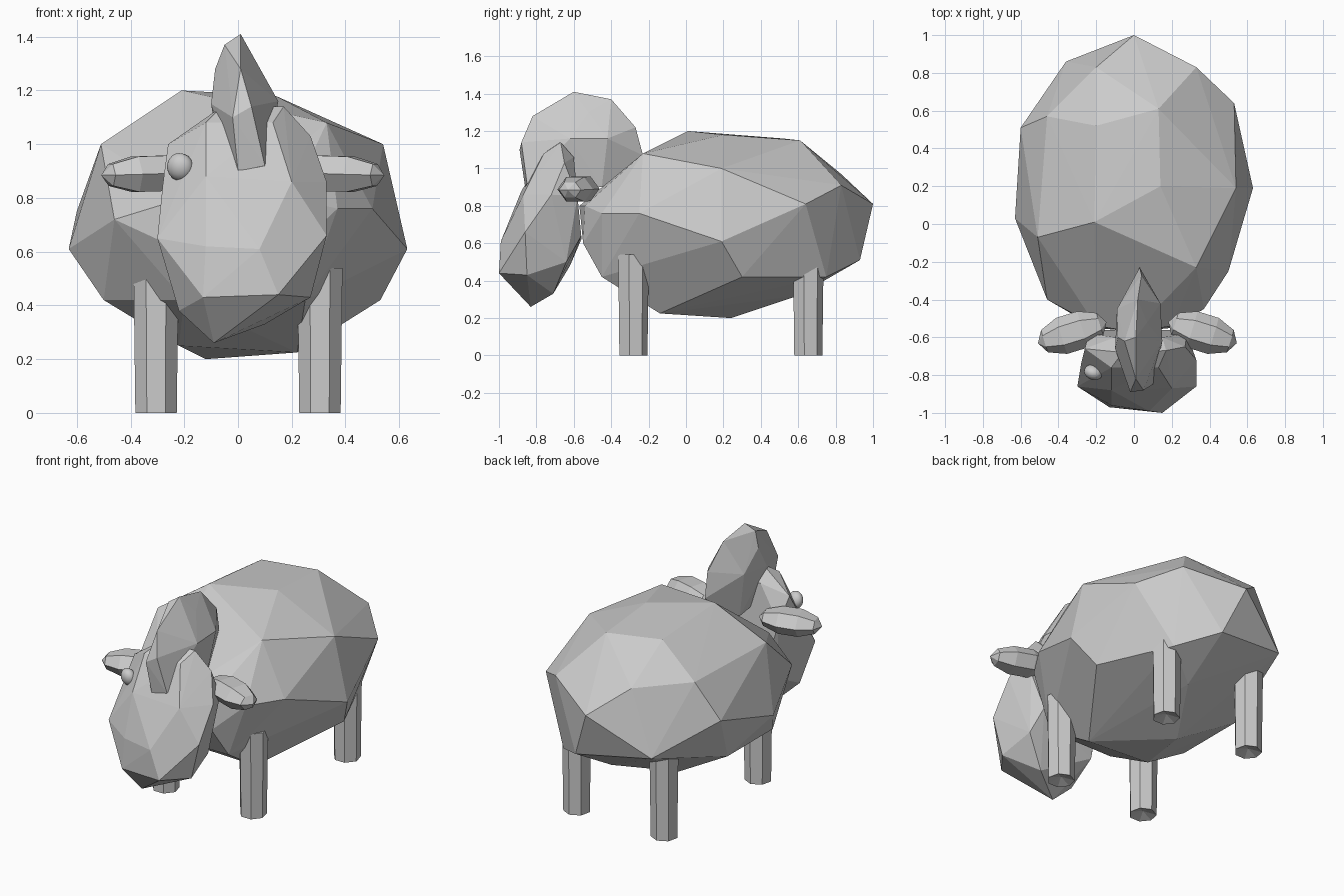
import bpy, bmesh
from mathutils import Matrix, Vector, Euler


def finish(name, bm):
    bmesh.ops.recalc_face_normals(bm, faces=bm.faces)
    mesh = bpy.data.meshes.new(name)
    bm.to_mesh(mesh)
    bm.free()
    ob = bpy.data.objects.new(name, mesh)
    bpy.context.collection.objects.link(ob)
    return ob


def faceted(name, points):
    """Low-poly blob: convex skin around a few corner points."""
    bm = bmesh.new()
    for p in points:
        bm.verts.new(p)
    res = bmesh.ops.convex_hull(bm, input=bm.verts)
    inside = {v for v in res["geom_interior"] if isinstance(v, bmesh.types.BMVert)}
    bmesh.ops.delete(bm, geom=list(inside), context='VERTS')
    return finish(name, bm)


def ball(name, loc, size, rot=(0, 0, 0), seg=6, rings=5):
    bm = bmesh.new()
    m = Matrix.LocRotScale(Vector(loc), Euler(rot), Vector(size))
    # poles run along x
    bmesh.ops.create_uvsphere(bm, u_segments=seg, v_segments=rings, radius=1,
                              matrix=m @ Matrix.Rotation(1.5708, 4, 'Y'))
    return finish(name, bm)


# Woolly body
faceted("body", [
    (-.21, .01, 1.2), (.14, .2, 1.18), (-.2, .52, 1.16), (.13, .61, 1.15),
    (.33, -.23, 1.08), (.54, .19, 1.0), (.33, .83, .91), (-.2, .83, .97),
    (-.51, -.07, 1.0), (-.46, .57, .98), (.63, .19, .61), (.53, .64, .81),
    (0, 1, .81), (-.6, .51, .75), (-.63, .03, .61),
    (-.46, -.4, .72), (.5, -.25, .76), (.37, -.45, .76), (0, -.57, .8),
    (.53, .3, .42), (.33, .75, .42), (.12, .93, .51), (-.36, .86, .58),
    (-.5, .3, .42), (-.5, -.15, .42), (.25, -.45, .42), (-.2, -.45, .42),
    (-.12, .24, .2), (.22, -.14, .225), (.1, .6, .32), (-.22, -.14, .25),
    (.2, -.55, .6), (-.2, -.55, .6), (.2, -.54, .8), (-.2, -.54, .8)])

# Head
faceted("head", [
    (-.06, -.68, 1.14), (.17, -.67, 1.14), (-.12, -.76, 1.08), (.13, -.76, 1.08),
    (.27, -.65, 1.03), (-.26, -.66, 1.0), (-.1, -.6, 1.06), (.15, -.6, 1.06),
    (.33, -.72, .86), (-.28, -.74, .85), (-.12, -.88, .88), (.2, -.87, .86),
    (.33, -.86, .66), (-.3, -.86, .65), (-.12, -.96, .62), (.08, -.99, .61),
    (.15, -1, .44), (-.13, -.97, .43), (.27, -.85, .43), (-.22, -.82, .38),
    (-.09, -.83, .26), (.1, -.71, .33), (.24, -.64, .5), (-.2, -.62, .48),
    (.2, -.56, .64), (-.18, -.56, .62), (.28, -.58, .85), (-.24, -.58, .85)])

# Crest of wool on top of the head
faceted("forelock", [
    (.01, -.6, 1.41), (.02, -.4, 1.37), (-.05, -.62, 1.37), (.01, -.82, 1.28),
    (-.085, -.6, 1.28), (.07, -.52, 1.3), (-.02, -.89, 1.1), (.05, -.88, 1.14),
    (0, -.86, .9), (.1, -.85, .92), (-.1, -.66, 1.15), (.15, -.62, 1.16),
    (.14, -.42, 1.16), (-.09, -.45, 1.17), (.04, -.27, 1.22), (.03, -.23, 1.07),
    (-.06, -.45, .9), (.1, -.45, .9)])

for side, s in (("left", 1), ("right", -1)):
    # Ears
    ball(side + "_ear", (.018 + s * .345, -.575, .89), (.19, .105, .08),
         (0, s * .03, -s * .3))
    # Legs, slightly wider at the knee
    for end, y in (("front", -.285), ("back", .65)):
        bm = bmesh.new()
        bmesh.ops.create_cone(bm, segments=7, radius1=.079, radius2=.086, depth=.54,
                              cap_ends=True, matrix=Matrix.Translation((s * .305, y, .27)))
        # Hollowed sole
        sole = [f for f in bm.faces if f.calc_center_median().z < .01]
        hub = bmesh.ops.poke(bm, faces=sole)["verts"][0]
        hub.co.z = .025
        finish(end + "_" + side + "_leg", bm)

# Single eye, half sunk into the face
eye = ball("eye", (-.215, -.785, .915), (.05, .04, .053), (.2, 0, -.35), 16, 10)
for p in eye.data.polygons:
    p.use_smooth = True
